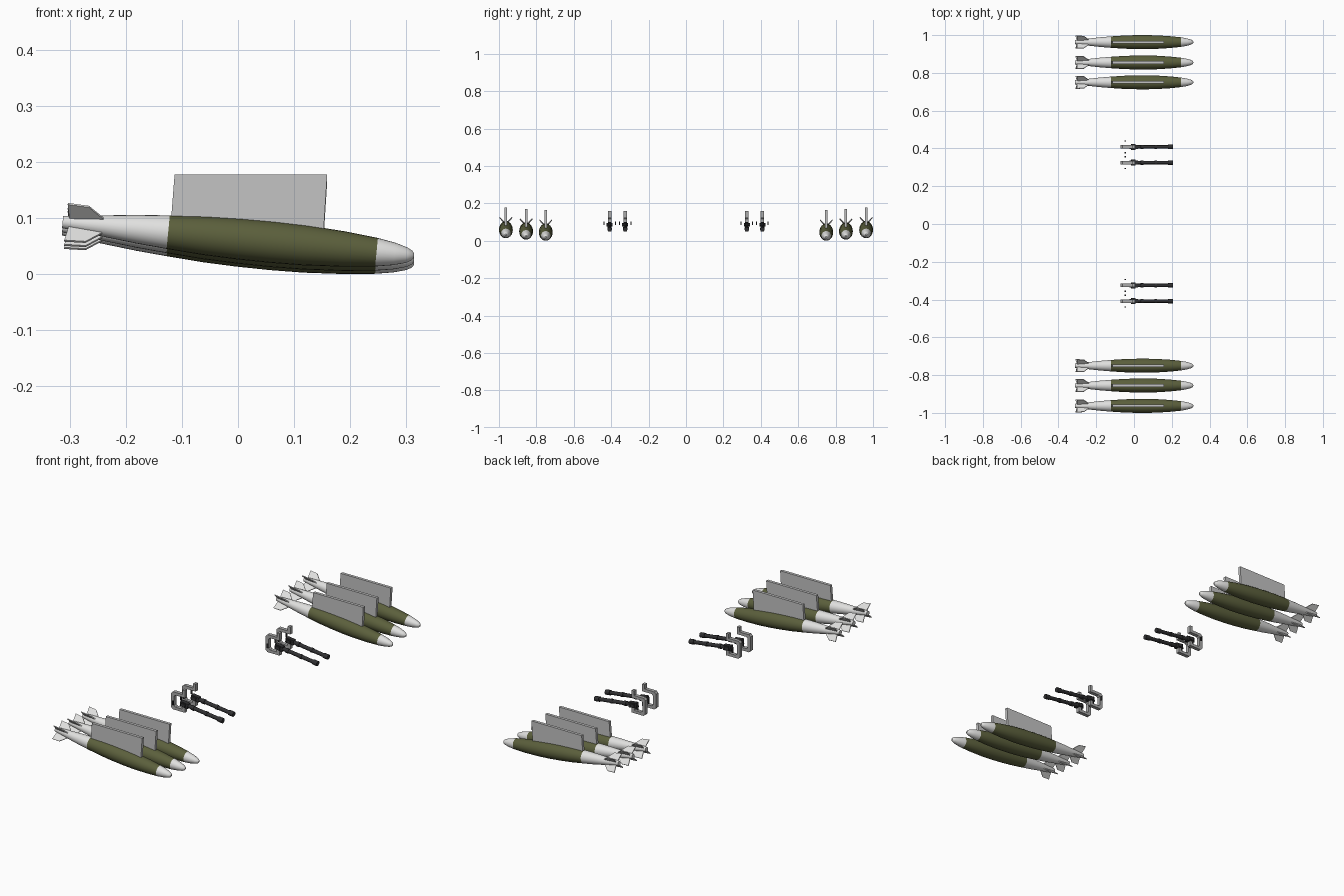
import bpy, bmesh, math
from mathutils import Vector, Matrix

if "Cube" in bpy.data.objects:
    bpy.data.objects.remove(bpy.data.objects["Cube"])


def material(name, rgb):
    m = bpy.data.materials.new(name)
    m.diffuse_color = (*rgb, 1)
    m.use_nodes = True
    m.node_tree.nodes["Principled BSDF"].inputs["Base Color"].default_value = m.diffuse_color
    return m


OLIVE = material("olive_green", (0.105, 0.115, 0.045))
WHITE = material("off_white", (0.75, 0.75, 0.74))
PYLON = material("pylon_grey", (0.55, 0.55, 0.55))
FRAME = material("bracket_grey", (0.40, 0.40, 0.40))
DARK = material("gunmetal", (0.03, 0.03, 0.032))


def finish(bm, name, mats, matrix, smooth=False):
    bmesh.ops.recalc_face_normals(bm, faces=bm.faces)
    me = bpy.data.meshes.new(name)
    bm.to_mesh(me)
    bm.free()
    ob = bpy.data.objects.new(name, me)
    bpy.context.collection.objects.link(ob)
    for m in mats:
        me.materials.append(m)
    ob.matrix_world = matrix
    if smooth:
        bpy.ops.object.select_all(action='DESELECT')
        ob.select_set(True)
        bpy.context.view_layer.objects.active = ob
        bpy.ops.object.shade_smooth_by_angle(angle=math.radians(35))
    return ob


def lathe(bm, profile, sides):
    """Revolve (x, radius) points round the x axis, with capped ends."""
    rings = []
    for x, r in profile:
        rings.append([bm.verts.new((x, r * math.cos(a), r * math.sin(a)))
                      for a in (2 * math.pi * i / sides for i in range(sides))])
    for a, b in zip(rings, rings[1:]):
        for i in range(sides):
            j = (i + 1) % sides
            bm.faces.new((a[i], a[j], b[j], b[i]))
    bm.faces.new(rings[0])
    bm.faces.new(rings[-1])


def plate(bm, outline, thick, matrix=Matrix()):
    """Extrude an (x, z) outline along y, centred on y = 0."""
    sides = [[bm.verts.new(matrix @ Vector((x, s * thick / 2, z))) for x, z in outline]
             for s in (-1, 1)]
    n = len(outline)
    bm.faces.new(sides[0])
    bm.faces.new(sides[1])
    for i in range(n):
        j = (i + 1) % n
        bm.faces.new((sides[0][i], sides[0][j], sides[1][j], sides[1][i]))


BODY = [(-0.314, 0.011), (-0.24, 0.019), (-0.18, 0.0255), (-0.125, 0.030), (-0.06, 0.0345),
        (0.0, 0.0365), (0.06, 0.037), (0.12, 0.0358), (0.19, 0.0315), (0.248, 0.0255),
        (0.28, 0.020), (0.302, 0.0138), (0.311, 0.009), (0.315, 0.004)]
FIN = [(-0.235, 0.012), (-0.27, 0.045), (-0.308, 0.047), (-0.302, 0.008)]
PYLON_SIDE = [(-0.113, 0.115), (0.159, 0.115), (0.152, 0.005), (-0.120, 0.025)]


def bomb(y, z, label):
    tilt = Matrix.Translation((0, y, z)) @ Matrix.Rotation(math.radians(5.5), 4, 'Y')
    # body: olive middle, white nose and tail
    bm = bmesh.new()
    lathe(bm, BODY, 24)
    for f in bm.faces:
        x = f.calc_center_median().x
        f.material_index = 0 if -0.125 < x < 0.248 else 1
    finish(bm, "bomb_body_" + label, (OLIVE, WHITE), tilt, True)
    # four tail fins in an X
    bm = bmesh.new()
    for k in range(4):
        plate(bm, FIN, 0.004, Matrix.Rotation(math.radians(45 + 90 * k), 4, 'X'))
    finish(bm, "bomb_fins_" + label, (WHITE,), tilt)
    # flat pylon above
    bm = bmesh.new()
    plate(bm, PYLON_SIDE, 0.014)
    finish(bm, "pylon_" + label, (PYLON,), Matrix.Translation((0, y, z)))


# C-shaped bracket outline: top post, top arm, back, bottom arm, riser
BRACKET = [(-0.010, 0.158), (0.004, 0.158), (0.004, 0.122), (-0.048, 0.122), (-0.055, 0.115),
           (-0.055, 0.071), (-0.048, 0.064), (-0.012, 0.064), (-0.012, 0.080), (0.004, 0.080),
           (0.004, 0.050), (-0.062, 0.050), (-0.071, 0.059), (-0.071, 0.127), (-0.062, 0.136),
           (-0.010, 0.136)]
BARREL = [(0.01, 0.009), (0.035, 0.009), (0.035, 0.0115), (0.05, 0.0115), (0.05, 0.009),
          (0.11, 0.009), (0.11, 0.011), (0.122, 0.011), (0.122, 0.009), (0.182, 0.009),
          (0.182, 0.012), (0.207, 0.012)]


def gun(y, label):
    place = Matrix.Translation((0, y, 0))
    tilt = Matrix.Translation((0, y, 0.086)) @ Matrix.Rotation(math.radians(7), 4, 'Y')
    bm = bmesh.new()
    plate(bm, BRACKET, 0.018)
    finish(bm, "gun_bracket_" + label, (FRAME,), place)
    # barrel with collars
    bm = bmesh.new()
    lathe(bm, BARREL, 12)
    finish(bm, "gun_barrel_" + label, (DARK,), tilt, True)
    # receiver block with a wider side housing
    bm = bmesh.new()
    plate(bm, [(-0.022, -0.012), (0.02, -0.012), (0.02, 0.012), (-0.022, 0.012)], 0.020)
    plate(bm, [(-0.014, -0.008), (0.008, -0.008), (0.008, 0.008), (-0.014, 0.008)], 0.032)
    finish(bm, "gun_receiver_" + label, (DARK,), tilt)
    # thin upright hand grips on both sides
    bm = bmesh.new()
    for s in (-1, 1):
        plate(bm, [(-0.049, 0.083), (-0.042, 0.083), (-0.042, 0.104), (-0.049, 0.104)],
              0.006, Matrix.Translation((0, s * 0.031, 0)))
    finish(bm, "gun_grips_" + label, (DARK,), place)


for side, s in (("left", -1), ("right", 1)):
    for where, y, z in (("inner", 0.75, 0.0500), ("middle", 0.855, 0.0555), ("outer", 0.963, 0.063)):
        bomb(s * y, z, f"{side}_{where}")
    for where, y in (("inner", 0.325), ("outer", 0.408)):
        gun(s * y, f"{side}_{where}")
